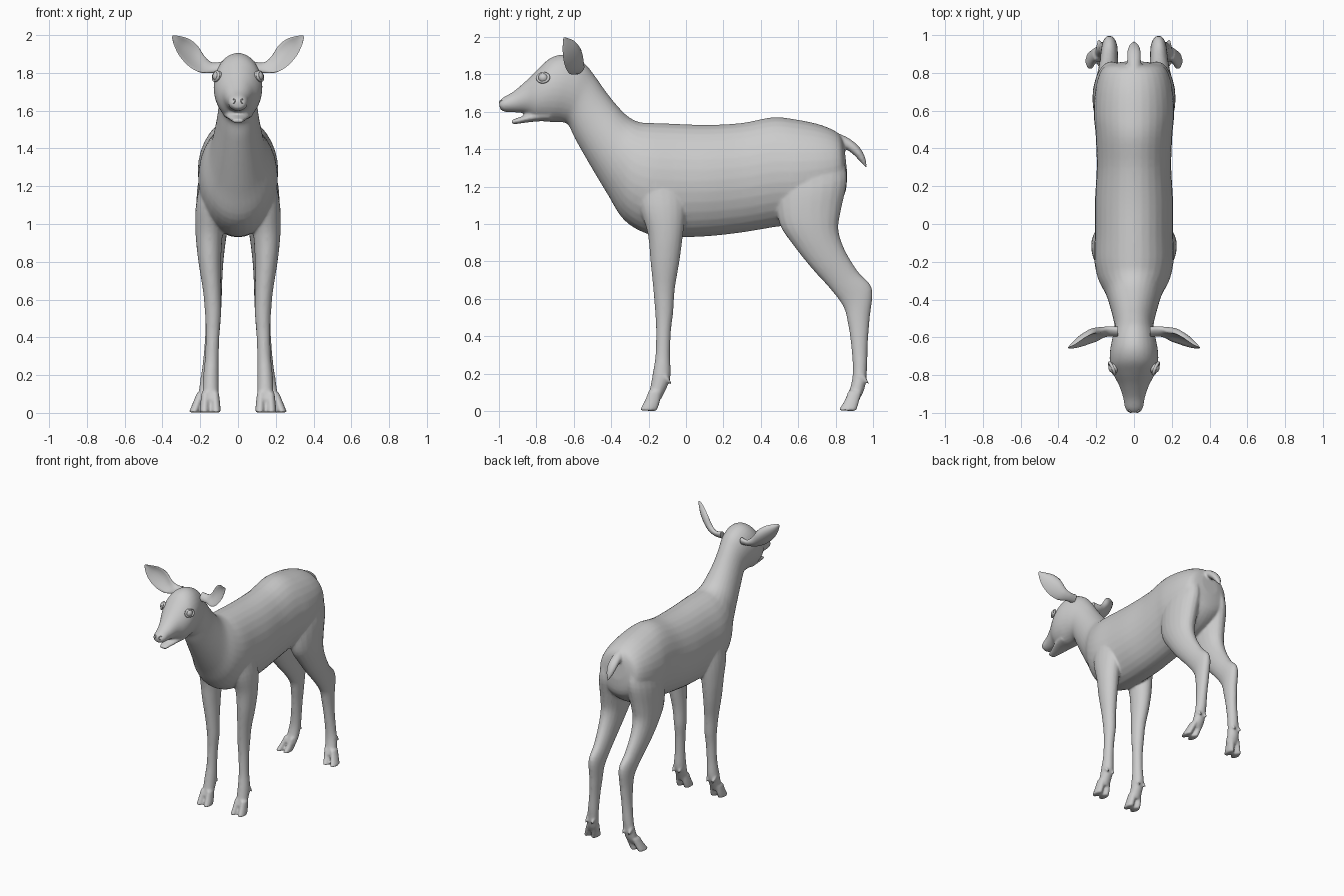
import bpy, bmesh, math
from mathutils import Vector

if "Cube" in bpy.data.objects:
    bpy.data.objects.remove(bpy.data.objects["Cube"])

fur = bpy.data.materials.new("plain_grey")
fur.diffuse_color = (0.6, 0.6, 0.6, 1)
fur.use_nodes = True
fur.node_tree.nodes["Principled BSDF"].inputs["Base Color"].default_value = fur.diffuse_color


def spline(secs, steps):
    """Smooth interpolation through a list of section tuples."""
    out = []
    for i in range(len(secs) - 1):
        p = [secs[max(i - 1, 0)], secs[i], secs[i + 1], secs[min(i + 2, len(secs) - 1)]]
        for k in range(steps):
            t = k / steps
            out.append([0.5 * (2 * b + (c - a) * t + (2 * a - 5 * b + 4 * c - d) * t * t
                               + (3 * b - a - 3 * c + d) * t ** 3) for a, b, c, d in zip(*p)])
    return out + [list(secs[-1])]


def skin(name, rings):
    """Closed skin over a list of point rings."""
    bm = bmesh.new()
    rows = [[bm.verts.new(p) for p in r] for r in rings]
    n = len(rows[0])
    for a, b in zip(rows, rows[1:]):
        for i in range(n):
            j = (i + 1) % n
            bm.faces.new((a[i], a[j], b[j], b[i]))
    bm.faces.new(rows[0])
    bm.faces.new(rows[-1])
    bmesh.ops.recalc_face_normals(bm, faces=bm.faces)
    me = bpy.data.meshes.new(name)
    bm.to_mesh(me)
    bm.free()
    me.materials.append(fur)
    ob = bpy.data.objects.new(name, me)
    bpy.context.collection.objects.link(ob)
    return ob


def loft(name, secs, side=1, n=20, steps=4):
    """Sections: edge A (y, z), edge B (y, z), half width, centre x."""
    rings = []
    for ay, az, by, bz, w, cx in spline(secs, steps):
        ring = []
        for i in range(n):
            a = 2 * math.pi * i / n
            s = math.sin(a) / 2
            ring.append((side * (cx + w * math.cos(a)),
                         (ay + by) / 2 + (ay - by) * s, (az + bz) / 2 + (az - bz) * s))
        rings.append(ring)
    return skin(name, rings)


def smooth(ob, angle=50):
    bpy.ops.object.select_all(action='DESELECT')
    ob.select_set(True)
    bpy.context.view_layer.objects.active = ob
    bpy.ops.object.shade_smooth_by_angle(angle=math.radians(angle))


# torso, neck and head: top edge, bottom edge, half width
torso = [(.845, 1.43, .862, 1.27, .07), (.815, 1.485, .845, 1.15, .16),
         (.72, 1.53, .75, 1.06, .20), (.58, 1.56, .60, 1.0, .213),
         (.46, 1.57, .48, .985, .203), (.30, 1.54, .30, .955, .197),
         (.12, 1.53, .12, .935, .207), (-.05, 1.535, -.05, .93, .207),
         (-.18, 1.54, -.20, .945, .21), (-.25, 1.545, -.33, 1.02, .19),
         (-.31, 1.575, -.42, 1.16, .15), (-.37, 1.635, -.51, 1.31, .125),
         (-.43, 1.71, -.59, 1.45, .107), (-.49, 1.795, -.63, 1.53, .102),
         (-.55, 1.865, -.67, 1.545, .115), (-.64, 1.905, -.72, 1.545, .128),
         (-.72, 1.89, -.77, 1.55, .126), (-.79, 1.83, -.81, 1.56, .108),
         (-.85, 1.77, -.855, 1.59, .08), (-.92, 1.71, -.915, 1.597, .058),
         (-.975, 1.678, -.97, 1.6, .048), (-1.0, 1.655, -.995, 1.615, .032)]
parts = [loft("body", [s + (0,) for s in torso], n=32)]

# lower jaw
jaw = [(-.74, 1.61, -.72, 1.55, .08), (-.82, 1.595, -.80, 1.548, .066),
       (-.88, 1.575, -.87, 1.54, .045), (-.935, 1.555, -.925, 1.532, .028)]
parts.append(loft("jaw", [s + (0,) for s in jaw]))

# tail
tail = [(.80, 1.49, .82, 1.38, .035, 0), (.86, 1.465, .85, 1.40, .037, 0),
        (.92, 1.42, .89, 1.375, .037, 0), (.955, 1.365, .925, 1.34, .028, 0),
        (.97, 1.30, .962, 1.30, .006, 0)]
parts.append(loft("tail", tail))

# legs: front edge, back edge, half width, centre x
front_leg = [(-.27, 1.28, -.01, 1.28, .07, .12), (-.25, 1.1, 0, 1.1, .078, .145),
             (-.205, .95, -.015, .95, .072, .153), (-.19, .8, -.035, .8, .06, .15),
             (-.175, .65, -.06, .65, .048, .138), (-.165, .53, -.068, .53, .043, .132),
             (-.16, .43, -.08, .43, .037, .134), (-.163, .3, -.085, .3, .036, .138),
             (-.178, .2, -.083, .18, .042, .143), (-.195, .11, -.115, .1, .042, .145),
             (-.21, .07, -.135, .06, .042, .146)]
hind_leg = [(.50, 1.32, .84, 1.36, .07, .11), (.48, 1.15, .862, 1.24, .095, .12),
            (.50, 1.0, .83, 1.08, .088, .132), (.575, .885, .815, .97, .076, .138),
            (.67, .765, .85, .86, .062, .138), (.765, .66, .92, .745, .05, .133),
            (.84, .56, .995, .655, .044, .13), (.865, .47, .983, .5, .04, .132),
            (.882, .36, .972, .36, .037, .14), (.892, .22, .968, .22, .04, .152),
            (.88, .13, .955, .12, .044, .163), (.855, .07, .925, .06, .044, .17)]
front_toe = [(-.20, .11, -.13, .10, .022, 0), (-.222, .055, -.14, .045, .025, 0),
             (-.25, .003, -.155, 0, .026, 0)]
hind_toe = [(.868, .11, .94, .10, .022, 0), (.846, .055, .925, .045, .025, 0),
            (.812, .003, .912, 0, .026, 0)]
claw = [(-.14, .20, -.13, .165, .014, 0), (-.105, .195, -.10, .155, .014, 0),
        (-.075, .15, -.08, .14, .006, 0)]
for s in (1, -1):
    for label, leg, toe, cx, splay, dy in (("front", front_leg, front_toe, .147, 0, 0),
                                           ("hind", hind_leg, hind_toe, .172, .016, 1.055)):
        parts.append(loft(label + "_leg", leg, s))
        for k in (-1, 1):
            t = [q[:5] + (cx + k * (.025 + .003 * i) + splay * i,) for i, q in enumerate(toe)]
            parts.append(loft(label + "_toe", t, s, 12))
            c = [(q[0] + dy, q[1], q[2] + dy, q[3], q[4], cx - .012 * (label == "hind") + k * .026)
                 for q in claw]
            parts.append(loft(label + "_dewclaw", c, s, 8))

# fuse the overlapping parts into one soft skin
bpy.ops.object.select_all(action='DESELECT')
for p in parts:
    p.select_set(True)
body = parts[0]
bpy.context.view_layer.objects.active = body
bpy.ops.object.join()
rm = body.modifiers.new("fuse", 'REMESH')
rm.mode, rm.voxel_size, rm.use_smooth_shade = 'VOXEL', 0.008, True
sm = body.modifiers.new("soften", 'SMOOTH')
sm.factor, sm.iterations = 0.5, 6
dec = body.modifiers.new("lighten", 'DECIMATE')
dec.ratio = 0.3
bpy.ops.object.convert(target='MESH')
smooth(body, 60)

# ears: lower edge (x, y, z), upper edge (x, y, z), thickness; cupped to the front
ear_secs = [(.085, -.58, 1.80, .085, -.56, 1.86, .024), (.14, -.585, 1.80, .135, -.555, 1.855, .022),
            (.20, -.61, 1.802, .175, -.56, 1.885, .02), (.26, -.63, 1.835, .215, -.565, 1.945, .016),
            (.31, -.645, 1.89, .26, -.59, 1.98, .012), (.338, -.653, 1.945, .31, -.63, 1.995, .008),
            (.35, -.655, 1.99, .345, -.652, 1.998, .002)]
for s, label in ((1, "left_ear"), (-1, "right_ear")):
    rings = []
    for i, q in enumerate(spline(ear_secs, 4)):
        lo, up, th = Vector(q[:3]), Vector(q[3:6]), q[6]
        cup = 0.25 * (up - lo).length * min(1, max(0, (i - 3) / 5))
        ring = []
        for k in range(16):
            a = 2 * math.pi * k / 16
            p = (lo + up) / 2 + (up - lo) / 2 * math.cos(a)
            p.y += th * math.sin(a) + cup * (math.sin(a) ** 2 - 0.4)
            ring.append((s * p.x, p.y, p.z))
        rings.append(ring)
    smooth(skin(label, rings), 70)

# eyes with lids, and nostrils
for s in (1, -1):
    spin = (0, math.radians(78) * s, math.radians(-24) * s)
    bpy.ops.mesh.primitive_uv_sphere_add(segments=20, ring_count=12, radius=.028,
                                         location=(s * .107, -.762, 1.782))
    eye = bpy.context.object
    eye.name = "eye"
    bpy.ops.mesh.primitive_torus_add(major_segments=24, minor_segments=8, major_radius=.029,
                                     minor_radius=.008, location=(s * .117, -.764, 1.782),
                                     rotation=spin)
    lid = bpy.context.object
    lid.name = "eyelid"
    lid.scale = (.85, 1.1, 1)
    bpy.ops.mesh.primitive_torus_add(major_segments=16, minor_segments=6, major_radius=.010,
                                     minor_radius=.004, location=(s * .024, -.99, 1.65),
                                     rotation=(math.radians(75), 0, math.radians(40) * s))
    nostril = bpy.context.object
    nostril.name = "nostril"
    for ob in (eye, lid, nostril):
        ob.data.materials.append(fur)
        smooth(ob, 60)
